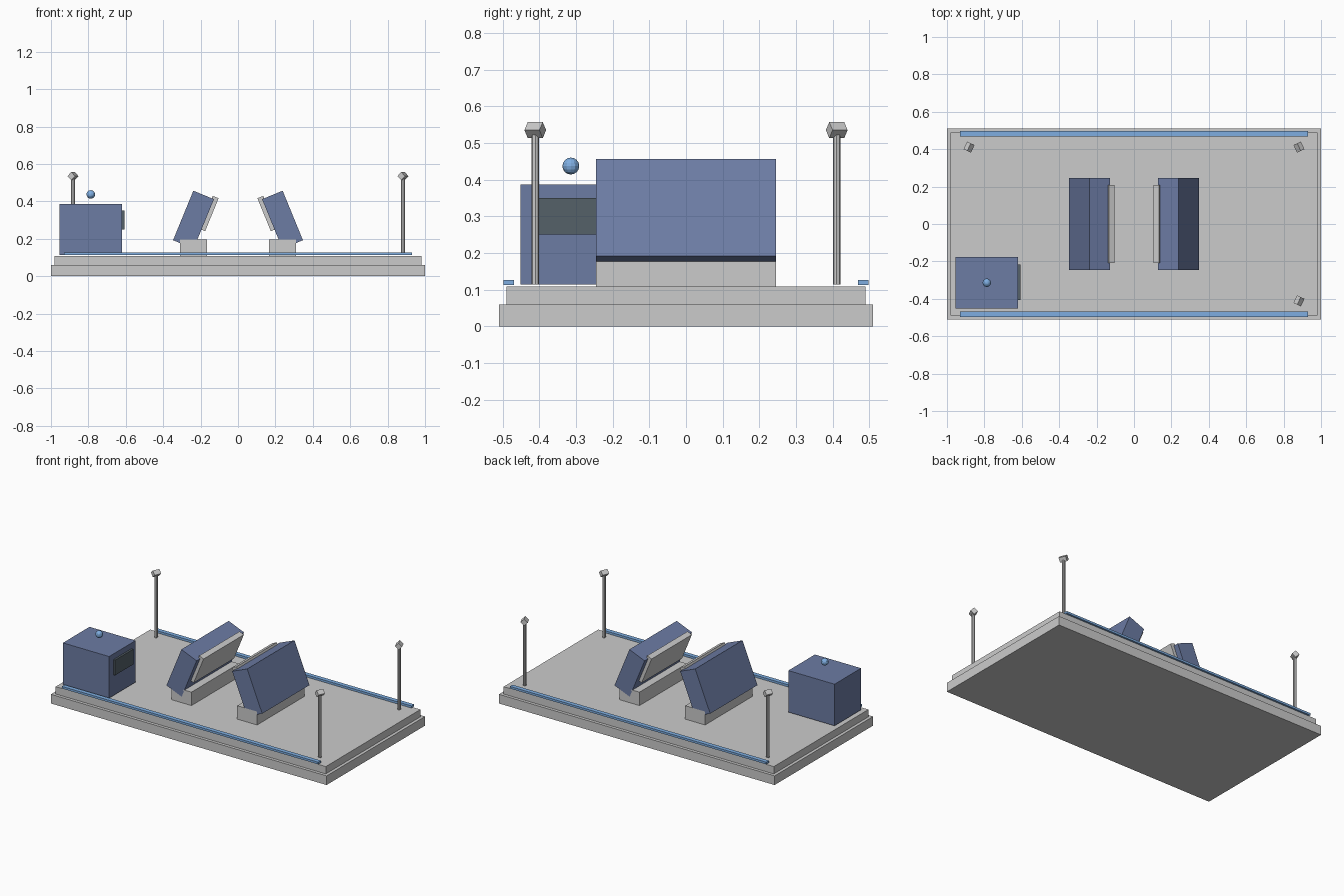
import bpy
from math import radians, atan2
from mathutils import Matrix, Vector

if "Cube" in bpy.data.objects:
    bpy.data.objects.remove(bpy.data.objects["Cube"])


def material(name, rgb):
    m = bpy.data.materials.new(name)
    m.diffuse_color = (*rgb, 1)
    m.use_nodes = True
    m.node_tree.nodes["Principled BSDF"].inputs["Base Color"].default_value = m.diffuse_color
    return m


SLATE = material("slate_blue", (0.15, 0.2, 0.37))
BRIGHT = material("bright_blue", (0.21, 0.42, 0.75))
DARK = material("dark_glass", (0.09, 0.12, 0.14))


def finish(name, mat):
    ob = bpy.context.object
    ob.name = name
    if mat:
        ob.data.materials.append(mat)
    return ob


def box(name, center, size, mat=None, rot=None):
    bpy.ops.mesh.primitive_cube_add(size=1)
    ob = finish(name, mat)
    ob.data.transform(Matrix.Diagonal((*size, 1)))
    ob.matrix_world = Matrix.Translation(center) @ (rot or Matrix())
    return ob


# Stepped platform
box("platform_base", (0, 0, 0.03), (2, 1.02, 0.06))
box("platform_deck", (0, 0, 0.084), (1.96, 0.98, 0.048))

# Light strips along the long edges
for side, s in (("front", -1), ("back", 1)):
    box(f"{side}_light_strip", (0, s * 0.483, 0.119), (1.86, 0.028, 0.014), BRIGHT)

# Two leaning consoles on plinths, panels facing each other
for side, s in (("left", -1), ("right", 1)):
    lean = Matrix.Rotation(radians(-s * 22.3), 4, 'Y')
    center = Vector((s * 0.238, 0, 0.302))
    box(f"{side}_plinth", (s * 0.238, 0, 0.151), (0.144, 0.49, 0.09))
    box(f"{side}_console", center, (0.119, 0.49, 0.286), SLATE, lean)
    box(f"{side}_console_panel", center + lean @ Vector((-s * 0.064, 0, 0.062)),
        (0.034, 0.418, 0.19), None, lean)

# Corner cabinet with side screen and beacon
box("cabinet", (-0.787, -0.3135, 0.2505), (0.335, 0.275, 0.273), SLATE)
box("cabinet_screen", (-0.617, -0.3125, 0.3), (0.02, 0.19, 0.1), DARK)
bpy.ops.mesh.primitive_uv_sphere_add(segments=12, ring_count=8, radius=0.023,
                                     location=(-0.787, -0.314, 0.437))
finish("beacon", BRIGHT)

# Lamp posts on three corners, heads turned to the centre
for name, x, y in (("back_left", -0.882, 0.411), ("back_right", 0.882, 0.411),
                   ("front_right", 0.882, -0.411)):
    bpy.ops.mesh.primitive_cylinder_add(vertices=8, radius=0.01, depth=0.41,
                                        location=(x, y, 0.319))
    finish(f"{name}_post", None)
    aim = Matrix.Rotation(atan2(-y, -x), 4, 'Z') @ Matrix.Rotation(radians(45), 4, 'Y')
    box(f"{name}_lamp", (x, y, 0.535), (0.031, 0.045, 0.031), None, aim)
